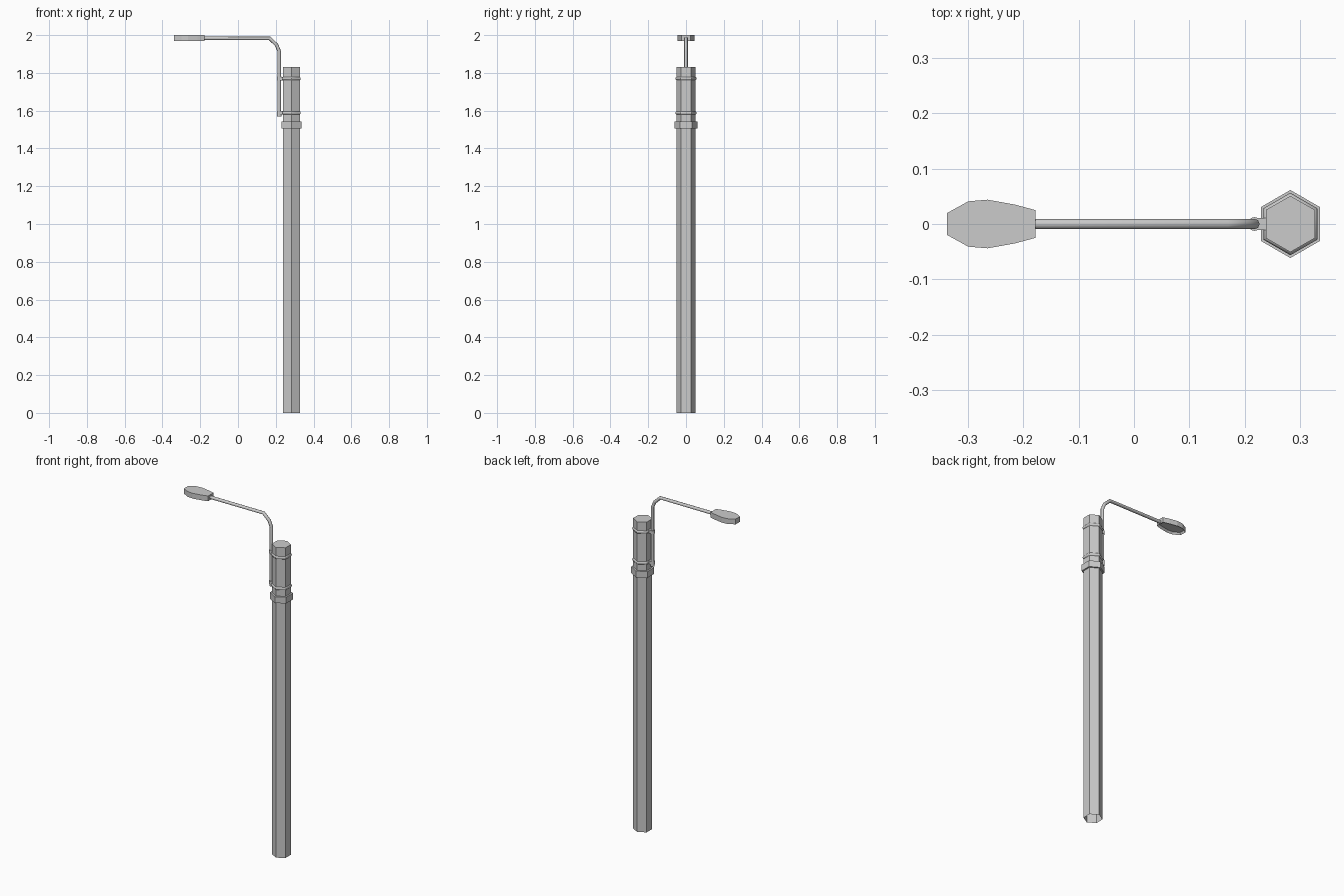
import bpy, bmesh
from math import sin, cos, pi, radians

if "Cube" in bpy.data.objects:
    bpy.data.objects.remove(bpy.data.objects["Cube"])

PX = 0.283   # pole centre
AX = 0.218   # upright part of the arm


def add_mesh(name, bm):
    bmesh.ops.recalc_face_normals(bm, faces=bm.faces)
    me = bpy.data.meshes.new(name)
    bm.to_mesh(me)
    bm.free()
    ob = bpy.data.objects.new(name, me)
    bpy.context.collection.objects.link(ob)
    return ob


def ngon(cx, r, n=6):
    # corners point along +-y for a hexagon
    return [(cx + r * sin(2 * pi * i / n), r * cos(2 * pi * i / n)) for i in range(n)]


def prism(name, outline, z0, z1, bottom=True, recess=None):
    bm = bmesh.new()
    lo = [bm.verts.new((x, y, z0)) for x, y in outline]
    hi = [bm.verts.new((x, y, z1)) for x, y in outline]
    n = len(lo)
    for i in range(n):
        j = (i + 1) % n
        bm.faces.new((lo[i], lo[j], hi[j], hi[i]))
    bm.faces.new(hi)
    if bottom:
        base = bm.faces.new(lo)
        bmesh.ops.recalc_face_normals(bm, faces=bm.faces)
        if recess:
            bmesh.ops.inset_region(bm, faces=[base], thickness=recess[0])
            for v in base.verts:
                v.co.z += recess[1]
    return add_mesh(name, bm)


def tube(name, points, r, cyclic=False, res=2):
    cu = bpy.data.curves.new(name, 'CURVE')
    cu.dimensions = '3D'
    cu.bevel_depth = r
    cu.bevel_resolution = res
    cu.use_fill_caps = True
    sp = cu.splines.new('POLY')
    sp.points.add(len(points) - 1)
    for p, co in zip(sp.points, points):
        p.co = (*co, 1)
    sp.use_cyclic_u = cyclic
    ob = bpy.data.objects.new(name, cu)
    bpy.context.collection.objects.link(ob)
    bpy.ops.object.select_all(action='DESELECT')
    ob.select_set(True)
    bpy.context.view_layer.objects.active = ob
    bpy.ops.object.convert(target='MESH')
    bpy.ops.object.shade_smooth_by_angle(angle=radians(50))
    return bpy.context.object


# Hexagonal pole, open underneath, with a wider collar
prism("pole", ngon(PX, 0.051), 0, 1.83, bottom=False)
prism("pole_collar", ngon(PX, 0.0615), 1.506, 1.543)

# Bent arm
tube("lamp_arm", [(AX, 0, 1.57), (AX, 0, 1.915), (0.204, 0, 1.948),
                  (0.167, 0, 1.983), (-0.19, 0, 1.983)], 0.0095)
prism("arm_end_cap", ngon(AX, 0.0115, 12), 1.568, 1.582)

# Clamps tying the arm to the pole
for label, z in (("upper", 1.77), ("lower", 1.588)):
    tube(label + "_clamp_ring", [(x, y, z) for x, y in ngon(PX, 0.046)], 0.0105, True)
    prism(label + "_clamp_sleeve", ngon(AX, 0.0125, 12), z - 0.01, z + 0.01)
    prism(label + "_clamp_block",
          [(AX, -0.011), (0.245, -0.011), (0.245, 0.011), (AX, 0.011)],
          z - 0.009, z + 0.009)

# Lamp head with a recessed underside
half = [(-0.338, 0.02), (-0.3, 0.041), (-0.265, 0.044), (-0.215, 0.035), (-0.178, 0.025)]
outline = half + [(x, -y) for x, y in reversed(half)]
prism("lamp_head", outline, 1.969, 2.0, recess=(0.008, 0.012))
